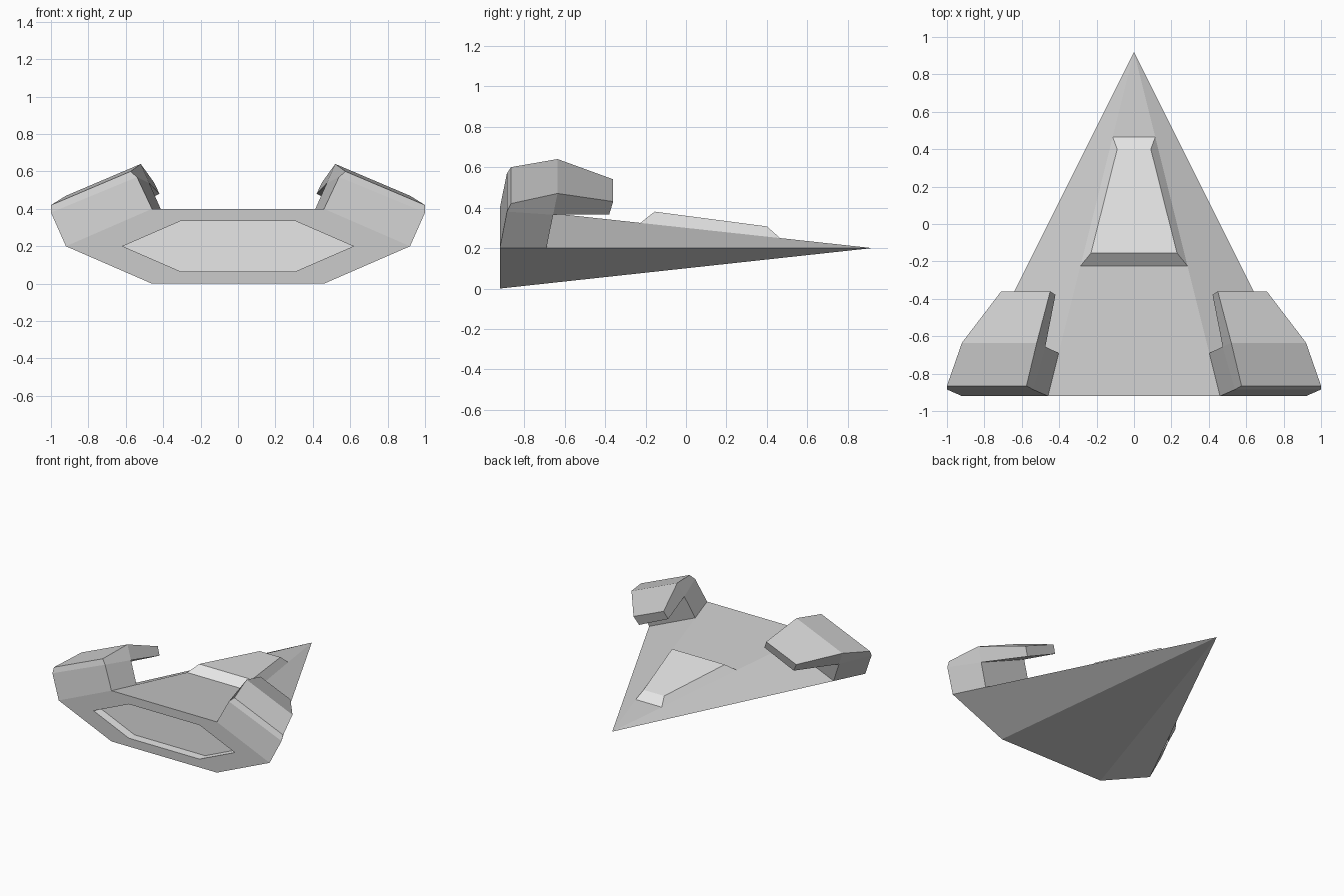
import bpy, bmesh
from mathutils import Vector

cube = bpy.data.objects.get("Cube")
if cube:
    bpy.data.objects.remove(cube)

BACK, NOSE, MID_Z = -0.92, 0.92, 0.2


def material(name, value):
    mat = bpy.data.materials.new(name)
    color = (value, value, value, 1)
    mat.use_nodes = True
    mat.diffuse_color = color
    mat.node_tree.nodes["Principled BSDF"].inputs["Base Color"].default_value = color
    return mat


HULL = material("hull grey", 0.6)
LIGHT = material("light grey", 0.8)


def loft(bm, rings, cap_start=True, cap_end=True):
    """Join rings of points with quads and close the ends."""
    loops = [[bm.verts.new(p) for p in ring] for ring in rings]
    faces = []
    for a, b in zip(loops, loops[1:]):
        n = len(a)
        for i in range(n):
            j = (i + 1) % n
            faces.append(bm.faces.new((a[i], a[j], b[j], b[i])))
    if cap_start:
        faces.append(bm.faces.new(loops[0]))
    if cap_end:
        faces.append(bm.faces.new(loops[-1]))
    return faces


def finish(bm, name, *mats):
    bmesh.ops.remove_doubles(bm, verts=bm.verts, dist=0.0005)
    bmesh.ops.recalc_face_normals(bm, faces=bm.faces)
    mesh = bpy.data.meshes.new(name)
    bm.to_mesh(mesh)
    bm.free()
    for mat in mats:
        mesh.materials.append(mat)
    obj = bpy.data.objects.new(name, mesh)
    bpy.context.collection.objects.link(obj)
    return obj


def hull_point(x, z, y):
    """Point of the tapering hull section at y; x and z are given at the back."""
    s = (NOSE - y) / (NOSE - BACK)
    return Vector((x * s, y, MID_Z + (z - MID_Z) * s))


# Hull: six-sided pyramid lying down, with a recessed engine panel in its base
HEX = [(0.92, 0.2), (0.46, 0.4), (-0.46, 0.4), (-0.92, 0.2), (-0.46, 0), (0.46, 0)]


def hexagon(scale, y):
    return [(x * scale, y, MID_Z + (z - MID_Z) * scale) for x, z in HEX]


RECESS = 0.07
bm = bmesh.new()
loft(bm, [hexagon(0.67, BACK + RECESS), hexagon(0.67, BACK), hexagon(1, BACK)])
bmesh.ops.delete(bm, geom=[bm.faces[:][-1]], context="FACES_ONLY")
bm.edges.ensure_lookup_table()
tip = bm.verts.new((0, NOSE, MID_Z))
rim = [e for e in bm.edges if len(e.link_faces) == 1]
for e in rim:
    bm.faces.new((e.verts[0], e.verts[1], tip))
for f in bm.faces:
    inside = all(abs(v.co.x) < 0.65 and v.co.y < BACK + RECESS + 0.01
                 and 0.05 < v.co.z < 0.35 for v in f.verts)
    f.material_index = 1 if inside else 0
finish(bm, "hull", HULL, LIGHT)

# Canopy: tapering raised block on the top face
bm = bmesh.new()
front, back = hull_point(0.46, 0.4, 0.465), hull_point(0.46, 0.4, -0.225)


def rectangle(f, b):
    return [(f[0], f[1], f[2]), (-f[0], f[1], f[2]), (-b[0], b[1], b[2]), (b[0], b[1], b[2])]


loft(bm, [rectangle(front, back), rectangle((0.09, 0.40, 0.307), (0.23, -0.155, 0.38))])
finish(bm, "canopy", LIGHT)


# Engine pods: a stem on each upper side face, with a block reaching forward
def pod(name, side):
    foot = [hull_point(0.92, 0.2, BACK), hull_point(0.46, 0.4, BACK),
            hull_point(0.46, 0.4, -0.69), hull_point(0.92, 0.2, -0.69)]
    ridge_in, ridge_out = Vector((0.52, -0.635, 0.64)), Vector((0.92, -0.635, 0.47))
    neck_in, neck_out = foot[2].lerp(ridge_in, 0.61), foot[3].lerp(ridge_out, 0.61)
    middle = [(1.0, -0.885, 0.38), (0.54, -0.885, 0.57), neck_in, neck_out]
    top = [(1.0, -0.865, 0.42), (0.575, -0.865, 0.6), ridge_in, ridge_out]
    nose = [(0.675, -0.38, 0.365), (0.42, -0.378, 0.48),
            (0.448, -0.36, 0.54), (0.71, -0.36, 0.43)]
    bm = bmesh.new()
    loft(bm, [foot, middle, top])
    loft(bm, [[neck_out, neck_in, ridge_in, ridge_out], nose], cap_start=False)
    bmesh.ops.remove_doubles(bm, verts=bm.verts, dist=0.0005)
    inner = [f for f in bm.faces if all(len(e.link_faces) == 3 for e in f.edges)]
    bmesh.ops.delete(bm, geom=inner, context="FACES_ONLY")
    for v in bm.verts:
        v.co.x *= side
    finish(bm, name, HULL)


pod("left_pod", 1)
pod("right_pod", -1)
